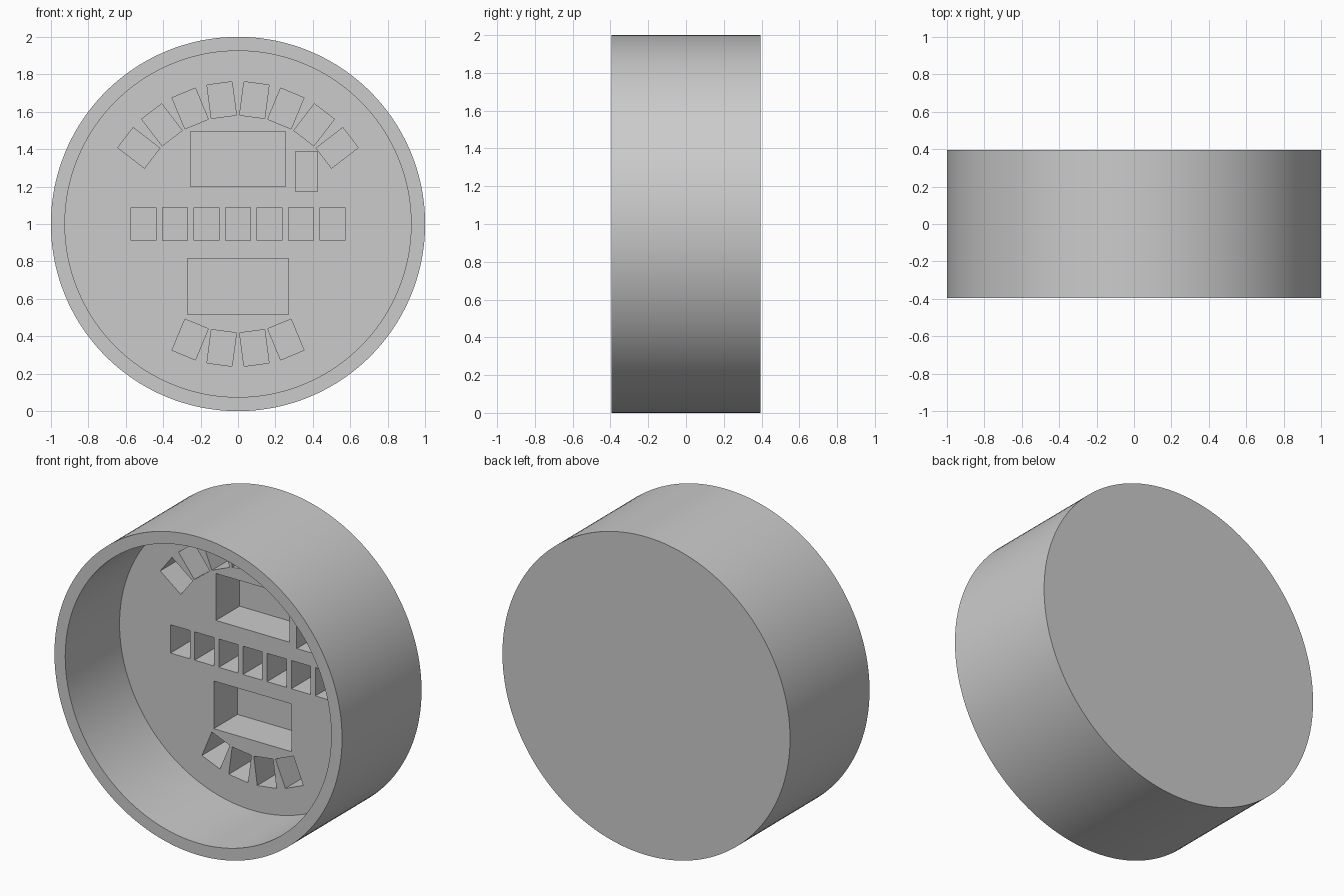
import bpy, bmesh, math
from mathutils import Matrix, Vector

if "Cube" in bpy.data.objects:
    bpy.data.objects.remove(bpy.data.objects["Cube"], do_unlink=True)

SEGMENTS = 160
HALF = 0.395            # half depth of the drum
INNER = 0.925           # inner radius
FLOOR_Y = 0.145         # recessed panel
POCKET_Y = 0.38         # bottom of the pockets
CENTRE = Vector((0, 0, 1))

grey = bpy.data.materials.new("plain_grey")
grey.use_nodes = True
colour = (0.6, 0.6, 0.6, 1)
grey.diffuse_color = colour
grey.node_tree.nodes["Principled BSDF"].inputs["Base Color"].default_value = colour


def finish(bm, name):
    bmesh.ops.recalc_face_normals(bm, faces=bm.faces)
    mesh = bpy.data.meshes.new(name)
    bm.to_mesh(mesh)
    bm.free()
    obj = bpy.data.objects.new(name, mesh)
    bpy.context.collection.objects.link(obj)
    mesh.materials.append(grey)
    return obj


# Round housing: an open cup with a thick back
bm = bmesh.new()
rings = []
for radius, y in ((1, HALF), (1, -HALF), (INNER, -HALF), (INNER, FLOOR_Y)):
    angles = [math.tau * i / SEGMENTS for i in range(SEGMENTS)]
    rings.append([bm.verts.new(CENTRE + Vector((radius * math.cos(a), y, radius * math.sin(a))))
                  for a in angles])
for a, b in zip(rings, rings[1:]):
    for i in range(SEGMENTS):
        j = (i + 1) % SEGMENTS
        bm.faces.new((a[i], a[j], b[j], b[i]))
bm.faces.new(rings[0])
bm.faces.new(rings[-1])
housing = finish(bm, "round_housing")

# Pocket cutters
cut = bmesh.new()


def pocket(x, z, width, height, turn=0):
    near = FLOOR_Y - 0.1
    place = Matrix.Translation((x, (near + POCKET_Y) / 2, z))
    size = Matrix.Diagonal((width, POCKET_Y - near, height, 1))
    bmesh.ops.create_cube(cut, size=1, matrix=place @ Matrix.Rotation(turn, 4, 'Y') @ size)


def arc_pocket(degrees):
    a = math.radians(degrees)
    pocket(0.668 * math.sin(a), 1 + 0.668 * math.cos(a), 0.135, 0.18, a)


# Upper and lower arcs of small pockets
for step in (7.5, 22.5, 37.5, 52.5):
    for side in (-1, 1):
        arc_pocket(side * step)
        if step < 30:
            arc_pocket(180 + side * step)

# Middle row of pockets
for i in range(-3, 4):
    pocket(i * 0.168, 1, 0.134, 0.178)

# Large windows and the small upright slot
pocket(0, 1.348, 0.51, 0.295)
pocket(0, 0.666, 0.54, 0.3)
pocket(0.366, 1.281, 0.118, 0.214)
cutter = finish(cut, "pocket_cutter")
cutter.hide_render = True

# Cut the pockets and shade the curved walls
mod = housing.modifiers.new("pockets", 'BOOLEAN')
mod.operation = 'DIFFERENCE'
mod.solver = 'EXACT'
mod.object = cutter
bpy.ops.object.select_all(action='DESELECT')
housing.select_set(True)
bpy.context.view_layer.objects.active = housing
bpy.ops.object.modifier_apply(modifier=mod.name)
bpy.data.objects.remove(cutter, do_unlink=True)
bpy.ops.object.shade_smooth_by_angle(angle=math.radians(30))
